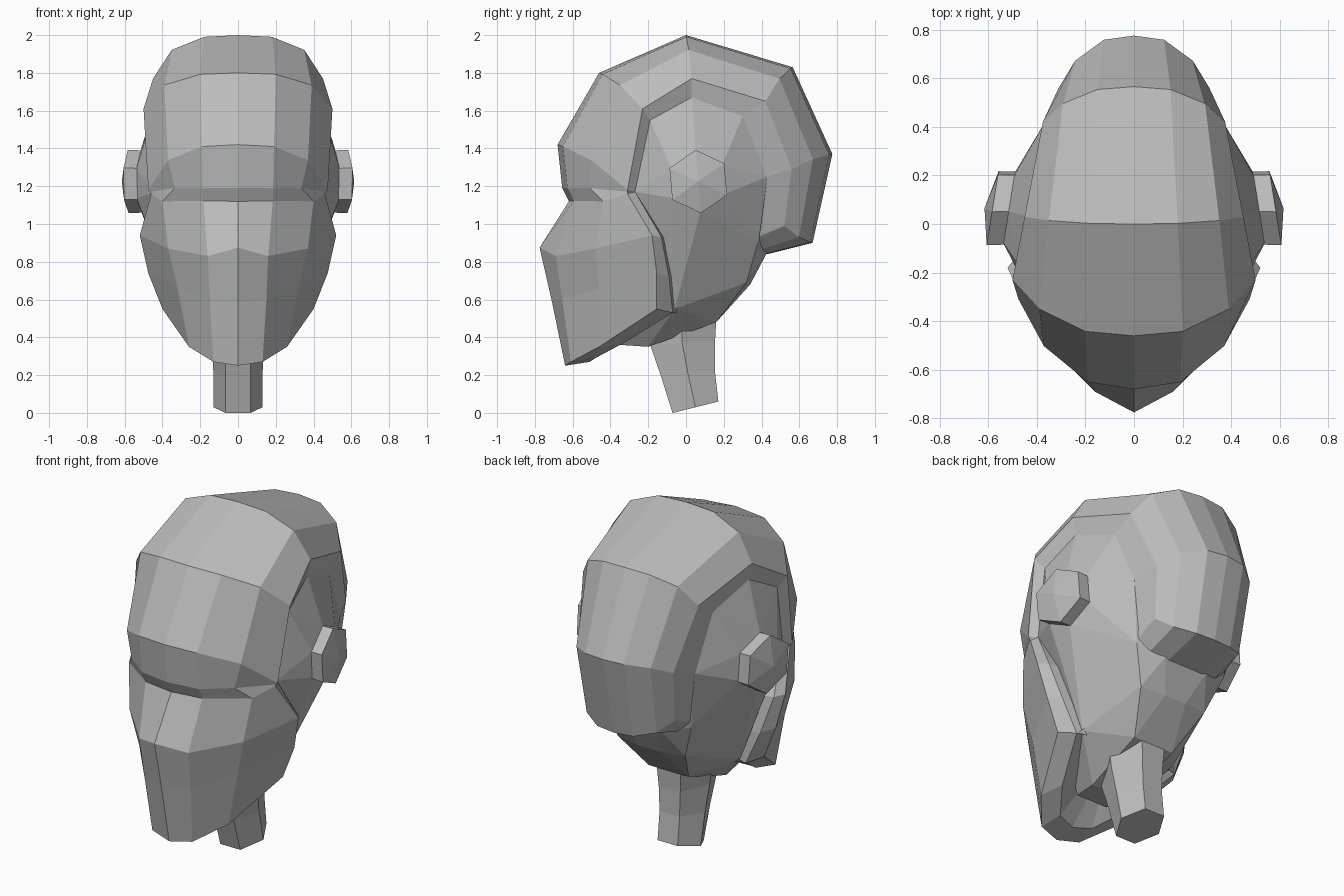
import bpy
import bmesh
from math import cos, sin, radians
from mathutils import Vector

default_cube = bpy.data.objects.get("Cube")
if default_cube:
    bpy.data.objects.remove(default_cube, do_unlink=True)

grey = bpy.data.materials.new("plain_grey")
grey.use_nodes = True
colour = (0.5, 0.5, 0.5, 1)
grey.diffuse_color = colour
grey.node_tree.nodes["Principled BSDF"].inputs["Base Color"].default_value = colour


def finish(bm, name):
    """Turn a bmesh into a flat-shaded grey object."""
    mesh = bpy.data.meshes.new(name)
    bm.to_mesh(mesh)
    bm.free()
    mesh.materials.append(grey)
    part = bpy.data.objects.new(name, mesh)
    bpy.context.collection.objects.link(part)
    return part


def flip(point):
    return Vector((-point[0], point[1], point[2]))


def skin(bm, rows, closed=False):
    """Join rows of points with quads."""
    grid = [[bm.verts.new(p) for p in row] for row in rows]
    for low, high in zip(grid, grid[1:]):
        count = len(low)
        for i in range(count if closed else count - 1):
            j = (i + 1) % count
            bm.faces.new((low[i], low[j], high[j], high[i]))
    return grid


def symmetric_shell(name, half_rows):
    """Build a shell from rows that run from the centre line to the left."""
    bm = bmesh.new()
    skin(bm, [[flip(p) for p in reversed(row[1:])] + [Vector(p) for p in row]
              for row in half_rows])
    bmesh.ops.remove_doubles(bm, verts=bm.verts, dist=0.002)
    return finish(bm, name)


# Helmet: each arch has a centre (y, z), an outer rim and a recessed inner rim
inner_rim = [(.44, -.27, 1.17), (.46, -.19, 1.55), (.43, .03, 1.67),
             (.385, .30, 1.57), (.36, .43, 1.25), (.30, .37, .93)]
arches = [
    ((-.62, 1.12), (.46, -.31, 1.16), inner_rim[0]),
    ((-.655, 1.19), (.465, -.31, 1.17), inner_rim[0]),
    ((-.68, 1.42), (.475, -.31, 1.18), inner_rim[0]),
    ((-.46, 1.80), (.50, -.23, 1.61), inner_rim[1]),
    ((0, 2), (.45, .03, 1.77), inner_rim[2]),
    ((.565, 1.83), (.375, .42, 1.65), inner_rim[3]),
    ((.775, 1.37), (.31, .56, 1.29), inner_rim[4]),
    ((.67, .90), (.29, .52, .99), inner_rim[5]),
    ((.43, .84), (.29, .38, .92), inner_rim[5]),
]


def arch(centre, rim, inner):
    y, z = centre
    bend = ((0, 0, 0), (.4, .08, .04), (.78, .48, .34), (1, 1, 1))
    row = [(rim[0] * a, y + (rim[1] - y) * b, z + (rim[2] - z) * c)
           for a, b, c in bend]
    return row + [inner]


helmet_rows = [arch(*a) for a in arches]
# Brow corners sit lower where the helmet meets the mask
brow_corner = (.40, -.44, 1.12)
helmet_rows[0][2] = brow_corner
helmet_rows[1][2] = (.335, -.51, 1.19)
symmetric_shell("helmet", helmet_rows)

# Face mask: rows from the chin upwards, ending in the rear edge and its lip
chin = [(0, -.64, .25), (.13, -.61, .27), (.26, -.46, .35),
        (.40, -.155, .55), (.34, -.07, .53)]
mask_rows = [
    chin,
    [(0, -.71, .59), (.15, -.655, .60), (.32, -.46, .66),
     (.475, -.155, .74), (.42, -.09, .72)],
    [(0, -.775, .875), (.16, -.69, .83), (.37, -.48, .87),
     (.52, -.18, .94), (.48, -.13, .93)],
    helmet_rows[0],
]
# Lower lip of the mask folds under the chin
lip = [(x * .85, y + .13, z + .02) for x, y, z in chin[:3]]
lip += [chin[4], chin[4]]
tuck = [(x * .6, y + .12, z + .12) for x, y, z in lip]
mask_rows = [tuck, lip] + mask_rows
# Close the gap behind the rear edge
mask_rows = [list(row) + [(row[4][0] * .7, row[4][1] + .03, row[4][2])]
             for row in mask_rows]
symmetric_shell("face_mask", mask_rows)

# Ear outline, tilted so it leans in towards the back
EAR = Vector((0, .065, 1.225))


def ear_ring(radius, inset):
    ring = []
    for k in range(6):
        angle = radians(95 + 60 * k)
        y = EAR.y + radius * cos(angle)
        ring.append(Vector((.592 - .16 * y - inset, y,
                            EAR.z + radius * sin(angle))))
    return ring


# Inner head: convex block filling the recess and tapering to the neck
jaw = [(.30, .38, .90), (.14, .43, .85), (.36, .12, .81), (.40, -.13, .92),
       (.22, .32, .69), (.07, .34, .68), (.31, -.06, .55), (.13, .16, .48),
       (.12, -.20, .35), (.10, -.35, .36)]
half = [Vector(p) for p in inner_rim + jaw] + ear_ring(.155, .065)
bm = bmesh.new()
for p in half:
    bm.verts.new(p)
    bm.verts.new(flip(p))
hull = bmesh.ops.convex_hull(bm, input=bm.verts)
loose = [v for v in bm.verts if not v.link_faces]
bmesh.ops.delete(bm, geom=loose, context='VERTS')
bmesh.ops.recalc_face_normals(bm, faces=bm.faces)
finish(bm, "inner_head")

# Ear discs: hexagonal caps with a shallow point
for side, name in ((1, "left_ear_disc"), (-1, "right_ear_disc")):
    bm = bmesh.new()
    rings = skin(bm, [ear_ring(.165, .085), ear_ring(.168, 0)], closed=True)
    bm.faces.new(rings[0])
    tip = bm.verts.new((.615, EAR.y, EAR.z))
    for k in range(6):
        bm.faces.new((rings[1][k], rings[1][(k + 1) % 6], tip))
    for v in bm.verts:
        v.co.x *= side
    bmesh.ops.recalc_face_normals(bm, faces=bm.faces)
    finish(bm, name)

# Neck: hexagonal column with a slanted foot
neck_sections = [(.03, .05, .13, .14, .25), (.21, .01, .13, .165, .1),
                 (.37, -.02, .14, .20, 0), (.52, -.02, .16, .21, 0)]
bm = bmesh.new()
rows = []
for z, y, width, depth, slant in neck_sections:
    ring = []
    for k in range(6):
        angle = radians(60 * k)
        dy = depth * sin(angle)
        ring.append((width * cos(angle), y + dy, z + slant * dy))
    rows.append(ring)
rings = skin(bm, rows, closed=True)
for ring in (rings[0], rings[-1]):
    bm.faces.new(ring)
bmesh.ops.recalc_face_normals(bm, faces=bm.faces)
finish(bm, "neck")
